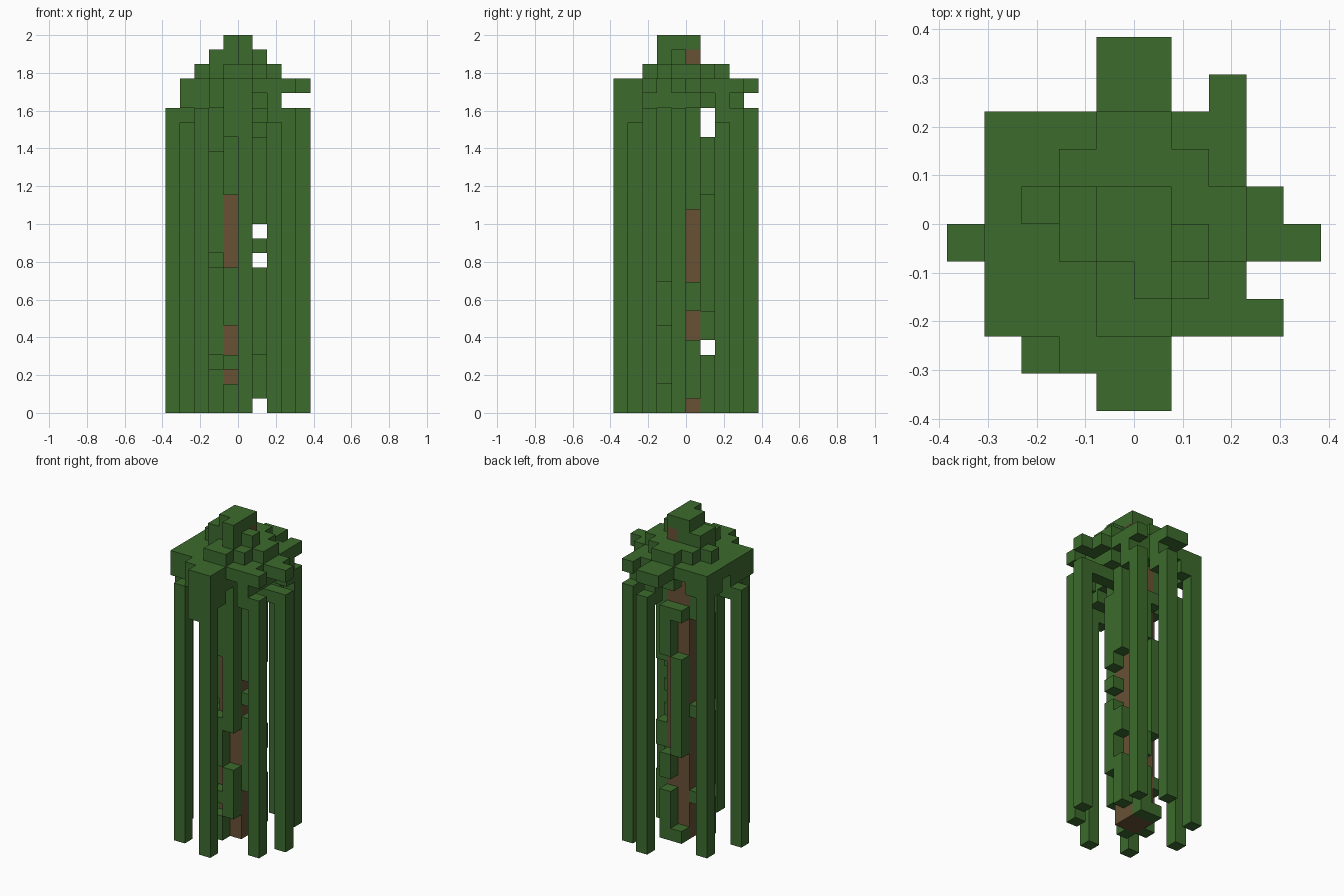
import bpy
import bmesh
from mathutils import Vector

cube = bpy.data.objects.get("Cube")
if cube:
    bpy.data.objects.remove(cube, do_unlink=True)

HEIGHT = 26
UNIT = 2 / HEIGHT
HALF = 5
SIDES = [Vector(d) for d in
         ((1, 0, 0), (-1, 0, 0), (0, 1, 0), (0, -1, 0), (0, 0, 1), (0, 0, -1))]


def make_material(name, color):
    mat = bpy.data.materials.new(name)
    mat.use_nodes = True
    rgba = (*color, 1)
    mat.diffuse_color = rgba
    mat.node_tree.nodes["Principled BSDF"].inputs["Base Color"].default_value = rgba
    return mat


leaf = make_material("leaf green", (0.045, 0.145, 0.026))
bark = make_material("bark brown", (0.138, 0.082, 0.036))


def block(xs, ys, zs):
    """Cells of a box; each argument is one index or an inclusive pair."""
    spans = [(s, s) if isinstance(s, int) else s for s in (xs, ys, zs)]
    rx, ry, rz = [range(a, b + 1) for a, b in spans]
    return {(x, y, z) for x in rx for y in ry for z in rz}


def strips(x, y, *runs):
    """Several vertical runs of cells at one grid position."""
    return set().union(*(block(x, y, run) for run in runs))


parts = []
used = set()


def add_part(name, mat, cells):
    cells = cells - used
    used.update(cells)
    parts.append((name, mat, cells))


# Trunk, with one bare patch just below the crown
add_part("trunk", bark, block((4, 5), (4, 5), (0, 23)) | block(5, 5, 24))

# Leaves clinging to the four sides of the trunk
add_part("front_trunk_leaves", leaf,
         strips(4, 3, (0, 1), 3, (6, 9), (15, 22))
         | strips(5, 3, (2, 5), (9, 22)))
add_part("back_trunk_leaves", leaf,
         strips(4, 6, 0, (7, 14), 18)
         | strips(5, 6, (0, 3), (5, 6), (15, 18)))
add_part("left_trunk_leaves", leaf,
         strips(6, 4, (4, 9), 11, (13, 18), 20)
         | strips(6, 5, (1, 4), (7, 8), (14, 22)))
add_part("right_trunk_leaves", leaf,
         strips(3, 4, (0, 2), (4, 9), (11, 17))
         | strips(3, 5, 3, 10, (18, 22)))

# Long hanging strands: x, y, top cell
for n, (x, y, top) in enumerate([(2, 1, 20), (5, 0, 22), (8, 2, 20), (9, 4, 20),
                                 (7, 8, 20), (5, 9, 20), (1, 7, 22), (0, 4, 20)]):
    add_part(f"hanging_strand_{n + 1}", leaf, block(x, y, (0, top)))

# Wide canopy layer with a ragged rim below it
canopy = block((1, 7), (2, 7), 22)
rim = block((1, 7), (2, 7), 21) - block((2, 6), (3, 6), 21)
rim -= block(1, 5, 21) | block(3, 7, 21) | block(6, 2, 21) | block(7, 6, 21)
add_part("canopy", leaf, canopy | rim)

# Shoots that reach out from the canopy to the strands
add_part("front_shoots", leaf,
         block(4, 0, (19, 22)) | block((4, 5), 1, (20, 22))
         | block(3, 1, (21, 22)) | block(2, 2, 20))
add_part("back_shoots", leaf,
         block((4, 5), (8, 9), 22) | block(5, 8, (20, 21))
         | block(7, 8, 22) | block(7, 7, 20))
add_part("left_shoots", leaf,
         block(8, (4, 5), 22) | block(9, 4, 22) | block(8, 4, 20)
         | block(7, 4, 20) | block(8, 2, 22) | block(7, 2, 20))
add_part("right_shoots", leaf, block(1, 4, 20))

# Stepped crown
add_part("crown_base", leaf,
         block((4, 5), (2, 7), 23) | block((3, 6), (4, 6), 23)
         | block((2, 7), 5, 23) | block(7, 4, 23) | block(6, 3, 23))
add_part("crown_top", leaf,
         block((4, 5), (4, 5), (24, 25)) | block(5, 3, (24, 25))
         | block(3, (4, 5), 24) | block(6, 4, 24))


def build(name, mat, cells):
    """Make one object from the open sides of its cells."""
    bm = bmesh.new()
    corners = {}

    def corner(p):
        key = tuple(round(c) for c in p)
        if key not in corners:
            x, y, z = key
            corners[key] = bm.verts.new(
                ((x - HALF) * UNIT, (y - HALF) * UNIT, z * UNIT))
        return corners[key]

    for cell in sorted(cells):
        middle = Vector(cell) + Vector((0.5, 0.5, 0.5))
        for side in SIDES:
            if tuple(round(c) for c in Vector(cell) + side) in used:
                continue
            u = Vector((side.y, side.z, side.x))
            v = side.cross(u)
            ring = [middle + (side + a * u + b * v) / 2
                    for a, b in ((-1, -1), (1, -1), (1, 1), (-1, 1))]
            bm.faces.new([corner(p) for p in ring])
    bmesh.ops.dissolve_limit(bm, angle_limit=0.01, verts=bm.verts, edges=bm.edges)
    mesh = bpy.data.meshes.new(name)
    bm.to_mesh(mesh)
    bm.free()
    mesh.materials.append(mat)
    bpy.context.collection.objects.link(bpy.data.objects.new(name, mesh))


for part in parts:
    build(*part)
